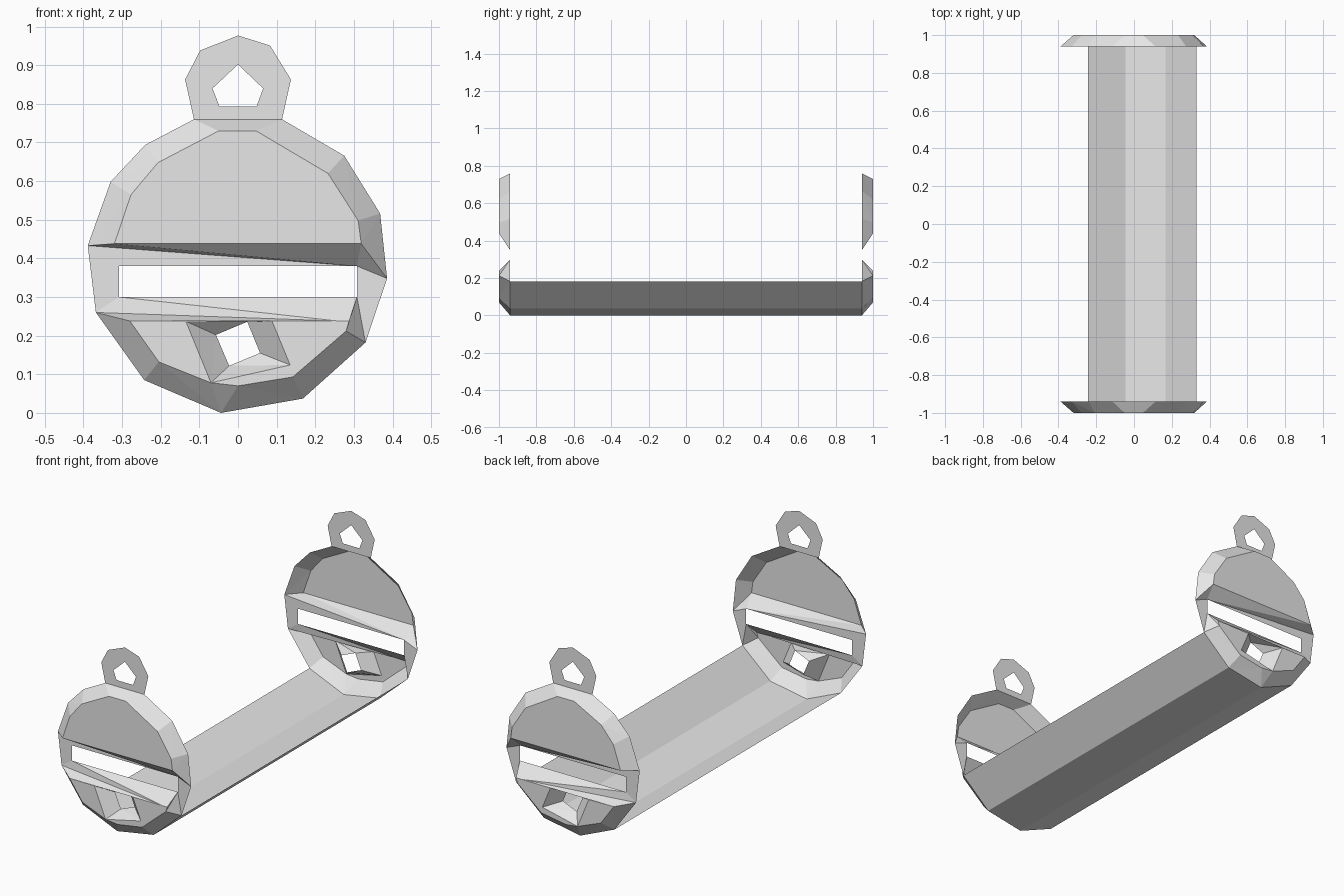
import bpy, bmesh

if "Cube" in bpy.data.objects:
    bpy.data.objects.remove(bpy.data.objects["Cube"])

BACK, FRONT = -0.94, -1.0      # depth of the plate rim and of its raised faces

grey = bpy.data.materials.new("plain_grey")
grey.diffuse_color = (0.8, 0.8, 0.8, 1)
grey.use_nodes = True
grey.node_tree.nodes["Principled BSDF"].inputs["Base Color"].default_value = grey.diffuse_color


def at(points, y):
    return [(x, y, z) for x, z in points]


def polygon(bm, coords):
    """Add a face, skipping repeated corners."""
    unique = list(dict.fromkeys(coords))
    if len(unique) > 2:
        bm.faces.new([bm.verts.new(c) for c in unique])


def band(bm, outer, inner):
    """Triangulated slope between two closed loops of equal length."""
    n = len(outer)
    for i in range(n):
        j = (i + 1) % n
        polygon(bm, [outer[i], outer[j], inner[j]])
        polygon(bm, [outer[i], inner[j], inner[i]])


def finish(bm, name, outward, mirror=True):
    """Weld, face everything outward and make the object."""
    bmesh.ops.remove_doubles(bm, verts=bm.verts, dist=0.0005)
    bm.normal_update()
    for f in bm.faces:
        if sum(a * b for a, b in zip(f.normal, outward)) < 0:
            f.normal_flip()
    mesh = bpy.data.meshes.new(name)
    bm.to_mesh(mesh)
    bm.free()
    mesh.materials.append(grey)
    obj = bpy.data.objects.new(name, mesh)
    bpy.context.collection.objects.link(obj)
    if mirror:
        mod = obj.modifiers.new("other_end", 'MIRROR')
        mod.use_axis = (False, True, False)
        mod.use_mirror_merge = False
    return obj


# Slot corners
SL_T, SR_T = (-0.308, 0.38), (0.308, 0.38)
SL_B, SR_B = (-0.308, 0.30), (0.308, 0.30)

# Upper dome of the end plates: rim, raised face and slope between
rim = [(-0.389, 0.433), (-0.33, 0.598), (-0.24, 0.694), (-0.114, 0.76), (0.114, 0.76),
       (0.275, 0.666), (0.368, 0.516), (0.386, 0.348), SR_T]
top = [(-0.32, 0.438), (-0.277, 0.565), (-0.207, 0.648), (-0.05, 0.73), (0.047, 0.73),
       (0.233, 0.62), (0.311, 0.498), (0.319, 0.438)]
bm = bmesh.new()
polygon(bm, at(top, FRONT))
band(bm, at(rim, BACK), at(top + top[-1:], FRONT))
finish(bm, "upper_plate", (0, -1, 0))

# Lower dome with a tapered, tilted square opening
BL, BM, BR, BE = (-0.243, 0.085), (-0.044, 0.0), (0.168, 0.037), (0.33, 0.182)
rim = [(-0.368, 0.26), SL_B, SR_B, BE, BR, BM, BM, BL]
low = [(-0.28, 0.238), (0.258, 0.238), (0.288, 0.238), (0.28, 0.212), (0.142, 0.093),
       (0.0, 0.07), (-0.07, 0.078), (-0.205, 0.132)]
mouth = [(-0.135, 0.237), (0.088, 0.238), (0.135, 0.124), (-0.07, 0.078)]
hole = [(-0.057, 0.202), (0.024, 0.236), (0.057, 0.155), (-0.023, 0.122)]
bm = bmesh.new()
band(bm, at(rim, BACK), at(low, FRONT))
band(bm, at(mouth, FRONT), at(hole, BACK))
polygon(bm, at([low[0], mouth[0], mouth[3], low[7]], FRONT))
polygon(bm, at([mouth[1], *low[1:5], mouth[2]], FRONT))
polygon(bm, at([mouth[2], low[4], low[5], mouth[3]], FRONT))
finish(bm, "lower_plate", (0, -1, 0))

# Flat webs at either end of the slot
bm = bmesh.new()
polygon(bm, at([(-0.389, 0.433), (-0.368, 0.26), SL_B, SL_T], BACK))
polygon(bm, at([(-0.389, 0.433), SL_T, SR_T], BACK))
polygon(bm, at([(0.386, 0.348), BE, SR_B, SR_T], BACK))
finish(bm, "slot_webs", (0, -1, 0))

# Flat hanging tab with a five-sided hole
outline = [(-0.114, 0.76), (-0.137, 0.863), (-0.098, 0.938), (0, 0.977), (0.083, 0.951),
           (0.137, 0.863), (0.114, 0.76)]
eye = [(0, 0.902), (0.065, 0.84), (0.048, 0.793), (-0.048, 0.793), (-0.066, 0.84)]
bm = bmesh.new()
for loop in (outline, eye):
    vs = [bm.verts.new(c) for c in at(loop, BACK)]
    for i, v in enumerate(vs):
        bm.edges.new((vs[i - 1], v))
bmesh.ops.triangle_fill(bm, use_beauty=True, edges=bm.edges[:], normal=(0, -1, 0))
finish(bm, "hanging_tab", (0, -1, 0))

# Open trough joining the two plates
bm = bmesh.new()
for a, b in ((BL, BM), (BM, BR), (BR, BE)):
    polygon(bm, at([a, b], BACK) + at([b, a], -BACK))
finish(bm, "trough", (0, 0, -1), mirror=False)
